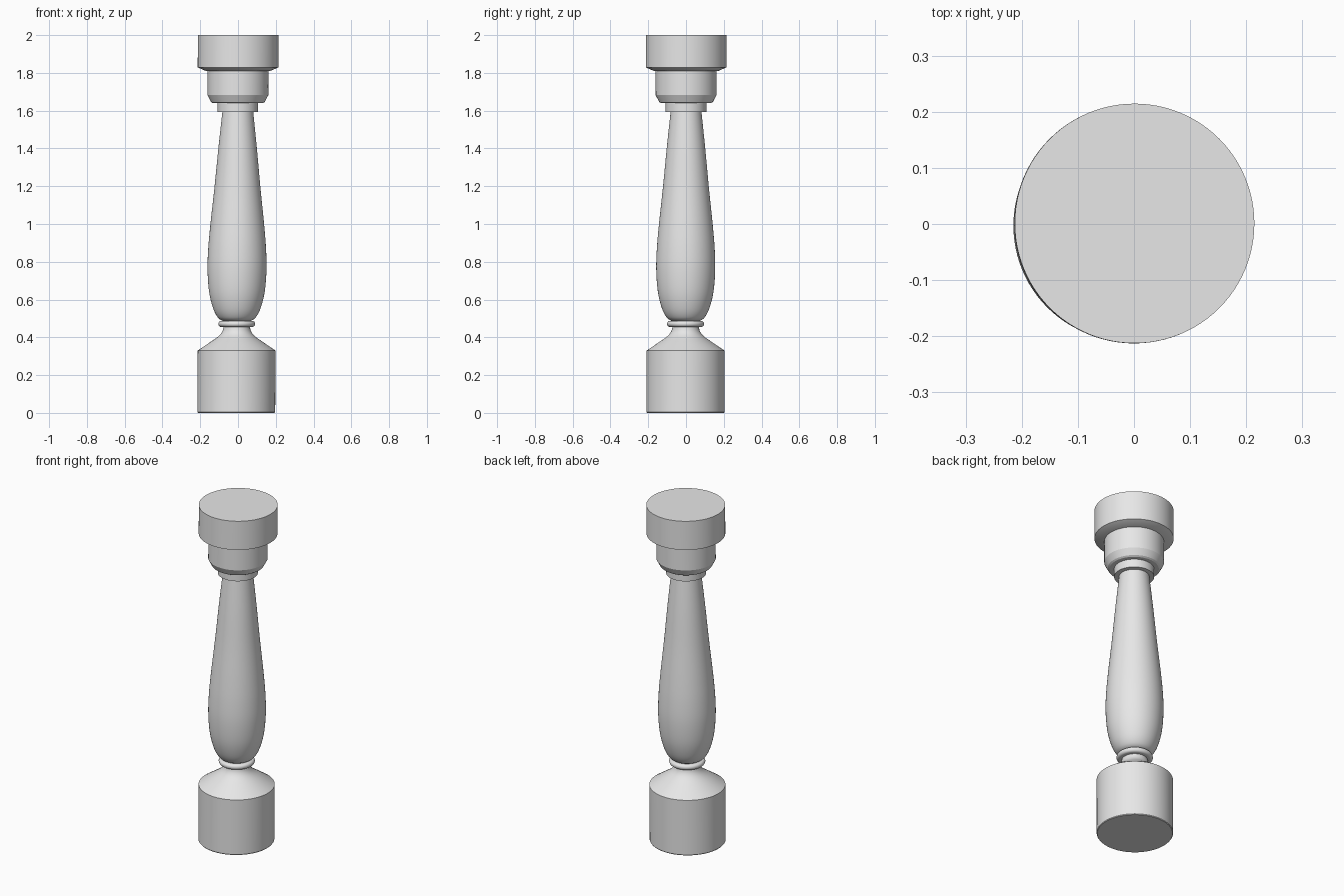
import bpy
import math
from mathutils import Vector

SIDES = 96

cube = bpy.data.objects.get("Cube")
if cube:
    bpy.data.objects.remove(cube, do_unlink=True)

stone = bpy.data.materials.new("light_grey")
stone.use_nodes = True
grey = (0.8, 0.8, 0.8, 1.0)
stone.diffuse_color = grey
stone.node_tree.nodes["Principled BSDF"].inputs["Base Color"].default_value = grey


def axis(z):
    """Centre line of the column, leaning very slightly."""
    return -0.009 + 0.005 * z, -0.003 + 0.002 * z


def smooth_profile(points, steps=6):
    """Pass a Catmull-Rom curve through (radius, height) points."""
    p = [Vector(q) for q in points]
    p = [2 * p[0] - p[1]] + p + [2 * p[-1] - p[-2]]
    out = []
    for a, b, c, d in zip(p, p[1:], p[2:], p[3:]):
        for i in range(steps):
            t = i / steps
            out.append(0.5 * (2 * b + (c - a) * t + (2 * a - 5 * b + 4 * c - d) * t ** 2
                              + (3 * b - a - 3 * c + d) * t ** 3))
    return [tuple(q) for q in out] + [tuple(points[-1])]


def lathe(name, profile):
    """Turn a bottom-to-top (radius, height) profile into a capped solid."""
    verts, faces = [], []
    for r, z in profile:
        cx, cy = axis(z)
        for i in range(SIDES):
            a = math.tau * i / SIDES
            verts.append((cx + r * math.cos(a), cy + r * math.sin(a), z))
    for k in range(len(profile) - 1):
        lo, hi = k * SIDES, (k + 1) * SIDES
        for i in range(SIDES):
            j = (i + 1) % SIDES
            faces.append((lo + i, lo + j, hi + j, hi + i))
    faces.append(tuple(reversed(range(SIDES))))
    faces.append(tuple(range(len(verts) - SIDES, len(verts))))
    mesh = bpy.data.meshes.new(name)
    mesh.from_pydata(verts, [], faces)
    mesh.materials.append(stone)
    obj = bpy.data.objects.new(name, mesh)
    bpy.context.collection.objects.link(obj)
    bpy.ops.object.select_all(action="DESELECT")
    obj.select_set(True)
    bpy.context.view_layer.objects.active = obj
    bpy.ops.object.shade_smooth_by_angle(angle=math.radians(25))
    return obj


# Drum base with a sloping shoulder that curves into the neck
shoulder = smooth_profile([(0.206, 0.33), (0.15, 0.368), (0.1, 0.403),
                           (0.077, 0.43), (0.068, 0.462)])
lathe("base", [(0.203, 0.0), (0.206, 0.004)] + shoulder)

# Rounded bead between neck and body
bead = [(0.082 + 0.016 * math.cos(t), 0.471 + 0.016 * math.sin(t))
        for t in (math.pi * (i / 12 - 0.5) for i in range(13))]
lathe("bead", bead)

# Vase-shaped body
lathe("body", smooth_profile([(0.07, 0.484), (0.1, 0.505), (0.126, 0.555), (0.147, 0.64),
                              (0.156, 0.755), (0.153, 0.87), (0.142, 1.0), (0.121, 1.2),
                              (0.102, 1.4), (0.081, 1.6)]))

# Stepped capital
lathe("collar", [(0.108, 1.592), (0.108, 1.642)])
lathe("capital_band", [(0.133, 1.64), (0.142, 1.646), (0.161, 1.682), (0.161, 1.812)])
lathe("top_cap", [(0.17, 1.81), (0.2135, 1.829), (0.2135, 2.0)])
